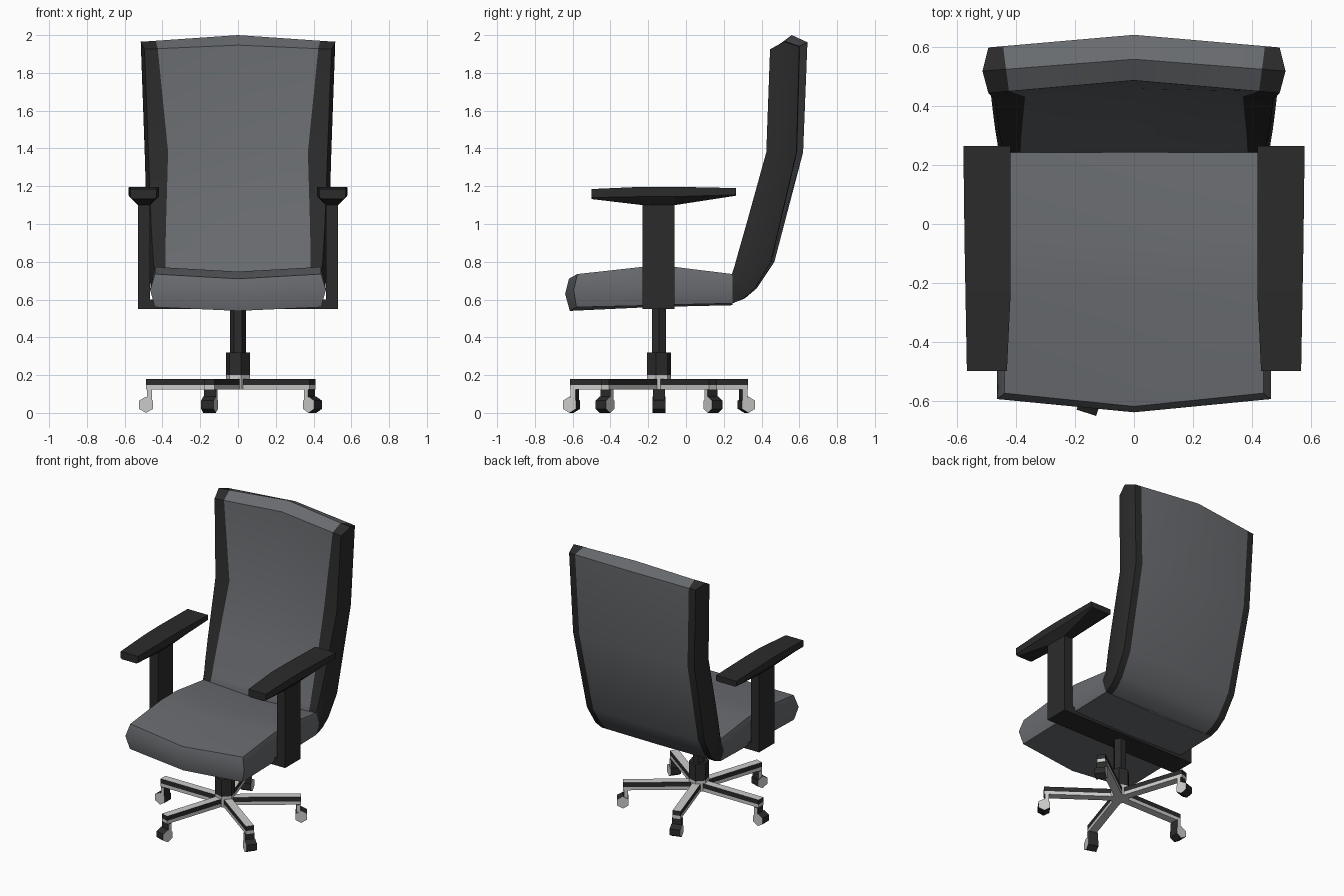
import bpy, bmesh, math
from mathutils import Matrix, Vector

if "Cube" in bpy.data.objects:
    bpy.data.objects.remove(bpy.data.objects["Cube"])


def material(name, rgb):
    m = bpy.data.materials.new(name)
    m.diffuse_color = (*rgb, 1)
    m.use_nodes = True
    m.node_tree.nodes["Principled BSDF"].inputs["Base Color"].default_value = m.diffuse_color
    return m


GREY = material("grey upholstery", (0.14, 0.148, 0.16))
BLACK = material("black plastic", (0.024, 0.024, 0.024))
SILVER = material("silver metal", (0.6, 0.6, 0.59))


def finish(name, bm, mats, rule=None, smooth=False):
    """Turn a bmesh into an object; rule(face) picks the material slot."""
    bmesh.ops.recalc_face_normals(bm, faces=bm.faces[:])
    bm.normal_update()
    if rule:
        for f in bm.faces:
            f.material_index = rule(f)
    me = bpy.data.meshes.new(name)
    bm.to_mesh(me)
    bm.free()
    for m in mats:
        me.materials.append(m)
    ob = bpy.data.objects.new(name, me)
    bpy.context.collection.objects.link(ob)
    if smooth:
        bpy.ops.object.select_all(action='DESELECT')
        ob.select_set(True)
        bpy.context.view_layer.objects.active = ob
        bpy.ops.object.shade_smooth_by_angle(angle=math.radians(35))
    return ob


def loft(bm, rings, slot=lambda j: 0):
    """Skin closed rings of points; slot(j) is the material of strip j."""
    vs = [[bm.verts.new(p) for p in r] for r in rings]
    n = len(vs[0])
    for a, b in zip(vs, vs[1:]):
        for j in range(n):
            k = (j + 1) % n
            bm.faces.new((a[j], a[k], b[k], b[j])).material_index = slot(j)
    return vs


def mirrored(half):
    """Close a half ring whose first and last points lie on x = 0."""
    return half + [(-x, y, z) for x, y, z in half[-2:0:-1]]


def add_box(bm, lo, hi):
    c = [(a + b) / 2 for a, b in zip(lo, hi)]
    s = [b - a for a, b in zip(lo, hi)]
    m = Matrix.Translation(c) @ Matrix.Diagonal((*s, 1))
    return bmesh.ops.create_cube(bm, size=1, matrix=m)["verts"]


def prism(name, sides, r, z0, z1, mat, turn, y=-0.143):
    bm = bmesh.new()
    m = Matrix.Translation((0, y, (z0 + z1) / 2)) @ Matrix.Rotation(math.radians(turn), 4, 'Z')
    bmesh.ops.create_cone(bm, cap_ends=True, segments=sides, radius1=r, radius2=r,
                          depth=z1 - z0, matrix=m)
    return finish(name, bm, [mat])


# Seat cushion: dished top, bowed front
bm = bmesh.new()
rings = [mirrored([(0, -0.62, 0.71), (0.44, -0.575, 0.735), (0.465, -0.595, 0.65),
                   (0.44, -0.58, 0.56), (0, -0.615, 0.54)])]
for y, zt, zm, zb in ((-0.23, 0.773, 0.66, 0.568), (-0.06, 0.773, 0.66, 0.573),
                      (0.245, 0.735, 0.66, 0.58)):
    rings.append(mirrored([(0, y, zt - 0.025), (0.44, y, zt), (0.465, y, zm),
                           (0.44, y, zb), (0, y, zb - 0.01)]))
vs = loft(bm, rings)
f = vs[0]
nose = bm.verts.new((0, -0.64, 0.63))
for a, b, c in ((0, 1, 2), (2, 3, 4), (4, 5, 6), (6, 7, 0)):
    if a in (0, 4):
        q = (f[0], f[1], f[2], nose) if a == 0 else (f[4], f[5], f[6], nose)
    else:
        q = (f[a], f[b], f[c], nose)
    bm.faces.new(q)
bm.faces.new(vs[-1])
finish("seat", bm, [GREY], smooth=True)

# Backrest: grey cushion with black side trim
# front y, z / rear y, z / half width / trim edge / bow of the centre / centre rise
levels = [(0.243, 0.735, 0.245, 0.580, 0.460, 0.385, 0.000, 0),
          (0.255, 0.770, 0.305, 0.605, 0.465, 0.385, 0.005, 0),
          (0.280, 0.860, 0.365, 0.660, 0.472, 0.384, 0.010, 0),
          (0.320, 1.000, 0.450, 0.800, 0.480, 0.381, 0.018, 0),
          (0.425, 1.380, 0.585, 1.380, 0.494, 0.370, 0.035, 0),
          (0.445, 1.925, 0.600, 1.940, 0.515, 0.425, 0.043, 0.022)]
bm = bmesh.new()
rings = []
for fy, fz, ry, rz, w, xi, c, up in levels:
    wo, xr = w - 0.02, w - 0.07
    ti, tr = 1 - xi / wo, 1 - xr / wo
    mid = (w, 0.52, 1.965) if up else (w, (fy + ry) / 2, (fz + rz) / 2)
    rings.append(mirrored([(0, fy + c, fz + up), (xi, fy + c * ti, fz + up * ti), (wo, fy, fz), mid,
                           (wo, ry, rz), (xr, ry + c * tr, rz + up * tr), (0, ry + c, rz + up)]))
vs = loft(bm, rings, lambda j: int(j % 6 in (1, 2, 3, 4)))
t = vs[-1]
crown = bm.verts.new((0, 0.56, 2.0))
for a in (1, -1):
    ridge = bm.verts.new((a * 0.435, 0.526, 1.97))
    i = [t[a * k % 12] for k in range(7)]
    for q, s in (((i[0], i[1], ridge, crown), 0), ((i[1], i[2], i[3], ridge), 1),
                 ((i[3], i[4], i[5], ridge), 1), ((i[5], i[6], crown, ridge), 0)):
        bm.faces.new(q).material_index = s
bm.faces.new(vs[0])
finish("backrest", bm, [GREY, BLACK], smooth=True)

# Armrests: post and tapered pad on each side
for s, side in ((-1, "left"), (1, "right")):
    bm = bmesh.new()
    xs = sorted((s * 0.465, s * 0.53))
    add_box(bm, (xs[0], -0.23, 0.55), (xs[1], -0.06, 1.105))
    finish(side + "_arm_post", bm, [BLACK])
    bm = bmesh.new()
    rings = []
    for y, xo, xi, zt, zs, bo, bi, zb in (
            (-0.50, 0.568, 0.432, 1.185, 1.140, 0.555, 0.445, 1.132),
            (-0.23, 0.573, 0.419, 1.197, 1.145, 0.530, 0.465, 1.100),
            (-0.06, 0.576, 0.419, 1.197, 1.145, 0.530, 0.465, 1.100),
            (0.265, 0.580, 0.420, 1.190, 1.155, 0.567, 0.433, 1.150)):
        rings.append([(s * x, y, z) for x, z in ((xo, zt), (xi, zt), (xi, zs),
                                                 (bi, zb), (bo, zb), (xo, zs))])
    vs = loft(bm, rings)
    bm.faces.new(vs[0])
    bm.faces.new(vs[-1])
    finish(side + "_arm_pad", bm, [BLACK])

# Cross bar under the seat joining the arm posts
bm = bmesh.new()
add_box(bm, (-0.53, -0.23, 0.55), (0.53, -0.06, 0.6))
finish("under_seat_bar", bm, [BLACK])

# Central column
prism("column", 6, 0.042, 0.30, 0.56, BLACK, 30)
prism("column_collar", 6, 0.065, 0.20, 0.32, BLACK, 15)
prism("base_hub", 6, 0.065, 0.125, 0.20, SILVER, 15)

# Five-star base: silver legs with a black upper band, each on a caster
for n in range(5):
    ang = math.radians(180 + 72 * n)
    place = Matrix.Translation((0, -0.143, 0)) @ Matrix.Rotation(ang, 4, 'Z')
    tangent = Vector((-math.sin(ang), math.cos(ang), 0))

    bm = bmesh.new()
    add_box(bm, (0, -0.027, 0.125), (0.487, 0.027, 0.18))
    bmesh.ops.bisect_plane(bm, geom=bm.verts[:] + bm.edges[:] + bm.faces[:],
                           plane_co=(0, 0, 0.148), plane_no=(0, 0, 1))
    bm.transform(place)
    finish("base_leg_%d" % (n + 1), bm, [SILVER, BLACK],
           lambda f: int(abs(f.normal.z) < 0.5 and f.calc_center_median().z > 0.148))

    bm = bmesh.new()
    add_box(bm, (0.455, -0.033, 0.06), (0.481, 0.033, 0.125))
    m = Matrix.Translation((0.487, 0, 0.043)) @ Matrix.Rotation(math.pi / 2, 4, 'X')
    bmesh.ops.create_cone(bm, cap_ends=True, segments=6, radius1=0.043, radius2=0.043,
                          depth=0.07, matrix=m)
    bm.transform(place)
    finish("caster_%d" % (n + 1), bm, [SILVER, BLACK],
           lambda f: int(abs(f.normal.dot(tangent)) < 0.9))
